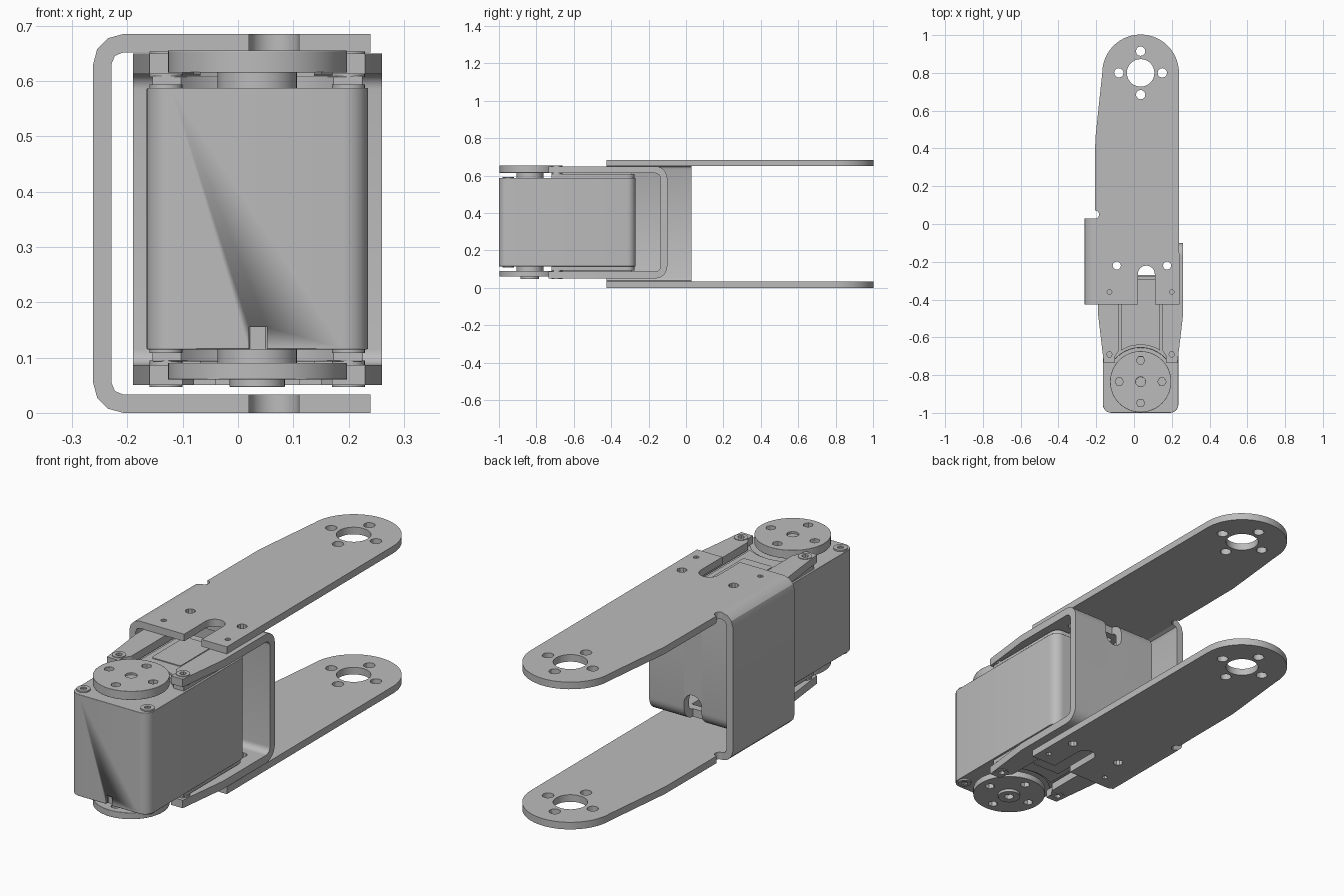
import bpy, bmesh, math
from mathutils import Matrix

cube = bpy.data.objects.get("Cube")
if cube:
    bpy.data.objects.remove(cube, do_unlink=True)

grey = bpy.data.materials.new("light_grey")
grey.use_nodes = True
colour = (0.5, 0.5, 0.5, 1)
grey.diffuse_color = colour
grey.node_tree.nodes["Principled BSDF"].inputs["Base Color"].default_value = colour

MID = 0.035      # x of the symmetry line
AXIS_Y = -0.835  # output shaft

# Axis permutations: profile (u, v) and extrusion w to world axes
XY = Matrix.Identity(4)
YZ = Matrix(((0, 0, 1, 0), (1, 0, 0, 0), (0, 1, 0, 0), (0, 0, 0, 1)))
XZ = Matrix(((1, 0, 0, 0), (0, 0, 1, 0), (0, 1, 0, 0), (0, 0, 0, 1)))


def arc(cx, cy, r, a0, a1, n):
    angles = [math.radians(a0 + (a1 - a0) * i / n) for i in range(n + 1)]
    return [(cx + r * math.cos(a), cy + r * math.sin(a)) for a in angles]


def circle(cx, cy, r, n=16):
    return arc(cx, cy, r, 0, 360, n)[:-1]


def rounded(x0, x1, y0, y1, r, n=6):
    return (arc(x1 - r, y0 + r, r, -90, 0, n) + arc(x1 - r, y1 - r, r, 0, 90, n)
            + arc(x0 + r, y1 - r, r, 90, 180, n) + arc(x0 + r, y0 + r, r, 180, 270, n))


def mirrored(half):
    return half + [(2 * MID - x, y) for x, y in reversed(half)]


def extrude(name, loops, w0, w1, plane=XY, bevel=0):
    """Filled outline (first loop) with holes (other loops), extruded from w0 to w1."""
    curve = bpy.data.curves.new(name, "CURVE")
    curve.dimensions = "2D"
    curve.fill_mode = "BOTH"
    curve.extrude = (w1 - w0) / 2
    for loop in loops:
        spline = curve.splines.new("POLY")
        spline.points.add(len(loop) - 1)
        for point, (u, v) in zip(spline.points, loop):
            point.co = (u, v, 0, 1)
        spline.use_cyclic_u = True
    temp = bpy.data.objects.new(name + "_outline", curve)
    bpy.context.collection.objects.link(temp)
    graph = bpy.context.evaluated_depsgraph_get()
    mesh = bpy.data.meshes.new_from_object(temp.evaluated_get(graph))
    bpy.data.objects.remove(temp, do_unlink=True)
    bpy.data.curves.remove(curve)

    bm = bmesh.new()
    bm.from_mesh(mesh)
    bmesh.ops.remove_doubles(bm, verts=bm.verts, dist=0.0001)
    bm.transform(plane @ Matrix.Translation((0, 0, (w0 + w1) / 2)))
    bmesh.ops.recalc_face_normals(bm, faces=bm.faces)
    bm.to_mesh(mesh)
    bm.free()
    mesh.materials.clear()
    mesh.materials.append(grey)
    obj = bpy.data.objects.new(name, mesh)
    bpy.context.collection.objects.link(obj)
    if bevel:
        mod = obj.modifiers.new("edge_rounding", "BEVEL")
        mod.width = bevel
        mod.segments = 2
        mod.limit_method = "ANGLE"
        mod.angle_limit = math.radians(50)
    bpy.ops.object.select_all(action="DESELECT")
    obj.select_set(True)
    bpy.context.view_layer.objects.active = obj
    bpy.ops.object.shade_smooth_by_angle(angle=math.radians(30))
    return obj


# Outer bracket: two long plates with rounded tips
plate = (arc(MID, 0.8, 0.203, 0, 180, 28)
         + [(-0.205, 0.45)]
         + arc(-0.207, 0.05, 0.022, 90, -90, 8)
         + [(-0.207, -0.425), (0.02, -0.425)]
         + arc(0.065, -0.265, 0.045, 180, 0, 8)
         + [(0.11, -0.425), (0.24, -0.425)])
plate_holes = [circle(MID, 0.8, 0.073, 28)]
plate_holes += [circle(x, y, 0.025, 12) for x, y in arc(MID, 0.8, 0.115, 0, 270, 3)]
for side in (-1, 1):
    plate_holes.append(circle(0.042 + side * 0.133, -0.22, 0.022, 10))
    plate_holes.append(circle(MID + side * 0.165, -0.36, 0.013, 6))
extrude("outer_bracket_lower_plate", [plate] + plate_holes, 0, 0.033)
extrude("outer_bracket_upper_plate", [plate] + plate_holes, 0.652, 0.685)

# Outer bracket: side web with bent corners
side_web = (arc(-0.207, 0.055, 0.055, 270, 180, 3) + arc(-0.207, 0.63, 0.055, 180, 90, 3)
            + arc(-0.207, 0.63, 0.022, 90, 180, 2) + arc(-0.207, 0.055, 0.022, 180, 270, 2))
extrude("outer_bracket_side_web", [side_web], -0.425, 0.03, XZ)

# Inner bracket: back web in two bent halves with a notched middle
back_web = (arc(-0.165, 0.115, 0.065, -90, 0, 6) + arc(-0.165, 0.585, 0.065, 0, 90, 6)
            + arc(-0.165, 0.585, 0.028, 90, 0, 6) + arc(-0.165, 0.115, 0.028, 0, -90, 6))
extrude("inner_bracket_web_right", [back_web], -0.19, -0.01, YZ)
extrude("inner_bracket_web_left", [back_web], 0.08, 0.26, YZ)
notched = arc(MID, 0.14, 0.045, 180, 0, 10) + arc(MID, 0.56, 0.045, 360, 180, 10)
extrude("inner_bracket_web_middle", [notched], -0.137, -0.10, XZ)

# Inner bracket: forked arms
fork = mirrored([(-0.19, -0.165), (-0.19, -0.48), (-0.16, -0.735), (-0.10, -0.735),
                 (-0.10, -0.70), (-0.08, -0.67), (-0.08, -0.28), (-0.04, -0.28),
                 (-0.04, -0.20)])
fork_holes = []
for side in (-1, 1):
    fork_holes.append(circle(0.042 + side * 0.133, -0.22, 0.022, 10))
    fork_holes.append(circle(MID + side * 0.165, -0.36, 0.013, 6))
    fork_holes.append(circle(MID + side * 0.165, -0.69, 0.018, 8))
extrude("inner_bracket_lower_arm", [fork] + fork_holes, 0.05, 0.087)
extrude("inner_bracket_upper_arm", [fork] + fork_holes, 0.613, 0.65)

# Motor body with a small notch at the front lower edge
body = extrude("motor_body", [rounded(-0.165, 0.235, -1, -0.27, 0.045)],
               0.115, 0.587, bevel=0.008)
cutter = extrude("notch_cutter", [rounded(0.02, 0.052, -1.05, -0.985, 0.002, 1)], 0.09, 0.155)
cutter.hide_render = True
cutter.hide_viewport = True
cut = body.modifiers.new("cable_notch", "BOOLEAN")
cut.operation = "DIFFERENCE"
cut.object = cutter

# Motor end caps curve around the horns
cap = (arc(MID, AXIS_Y, 0.18, 140, 40, 20)
       + [(0.225, -0.72)] + arc(0.185, -0.315, 0.04, 0, 90, 5)
       + arc(-0.115, -0.315, 0.04, 90, 180, 5) + [(-0.155, -0.72)])
panel = arc(MID, AXIS_Y, 0.195, 122, 58, 12) + [(0.138, -0.29), (-0.068, -0.29)]
inset = rounded(-0.04, 0.11, -0.58, -0.33, 0.01, 2)
for label, ends, faces, raised in (("lower", (0.093, 0.117), (0.085, 0.094), (0.081, 0.086)),
                                   ("upper", (0.585, 0.609), (0.608, 0.617), (0.616, 0.621))):
    extrude(label + "_motor_cap", [cap], *ends, bevel=0.005)
    extrude(label + "_cap_panel", [panel], *faces)
    extrude(label + "_cap_inset", [inset], *raised)

# Horns on shafts, with a ring of screw holes
horn = [circle(MID, AXIS_Y, 0.162, 48), circle(MID, AXIS_Y, 0.026, 12)]
horn += [circle(x, y, 0.022, 6) for x, y in arc(MID, AXIS_Y, 0.113, 0, 270, 3)]
extrude("upper_horn", horn, 0.615, 0.655, bevel=0.005)
extrude("lower_horn", horn, 0.06, 0.09, bevel=0.005)
hub = [circle(MID, AXIS_Y, 0.072, 32)]
extrude("upper_hub", hub, 0.58, 0.645)
extrude("lower_hub", hub, 0.07, 0.12)
boss = [circle(MID, AXIS_Y, 0.05, 28), circle(MID, AXIS_Y, 0.022, 6)]
extrude("lower_hub_boss", boss, 0.047, 0.075, bevel=0.003)

# Hollow-head screws at the motor corners and fork tips
for side, word in ((-1, "right"), (1, "left")):
    x = MID + side * 0.165
    for y, place, lows, highs in ((-0.95, "front", (0.108, 0.118), (0.584, 0.594)),
                                  (-0.69, "fork", (0.047, 0.095), (0.607, 0.653))):
        ring = [circle(x, y, 0.03, 20), circle(x, y, 0.015, 6)]
        extrude(f"{place}_screw_lower_{word}", ring, *lows)
        extrude(f"{place}_screw_upper_{word}", ring, *highs)
